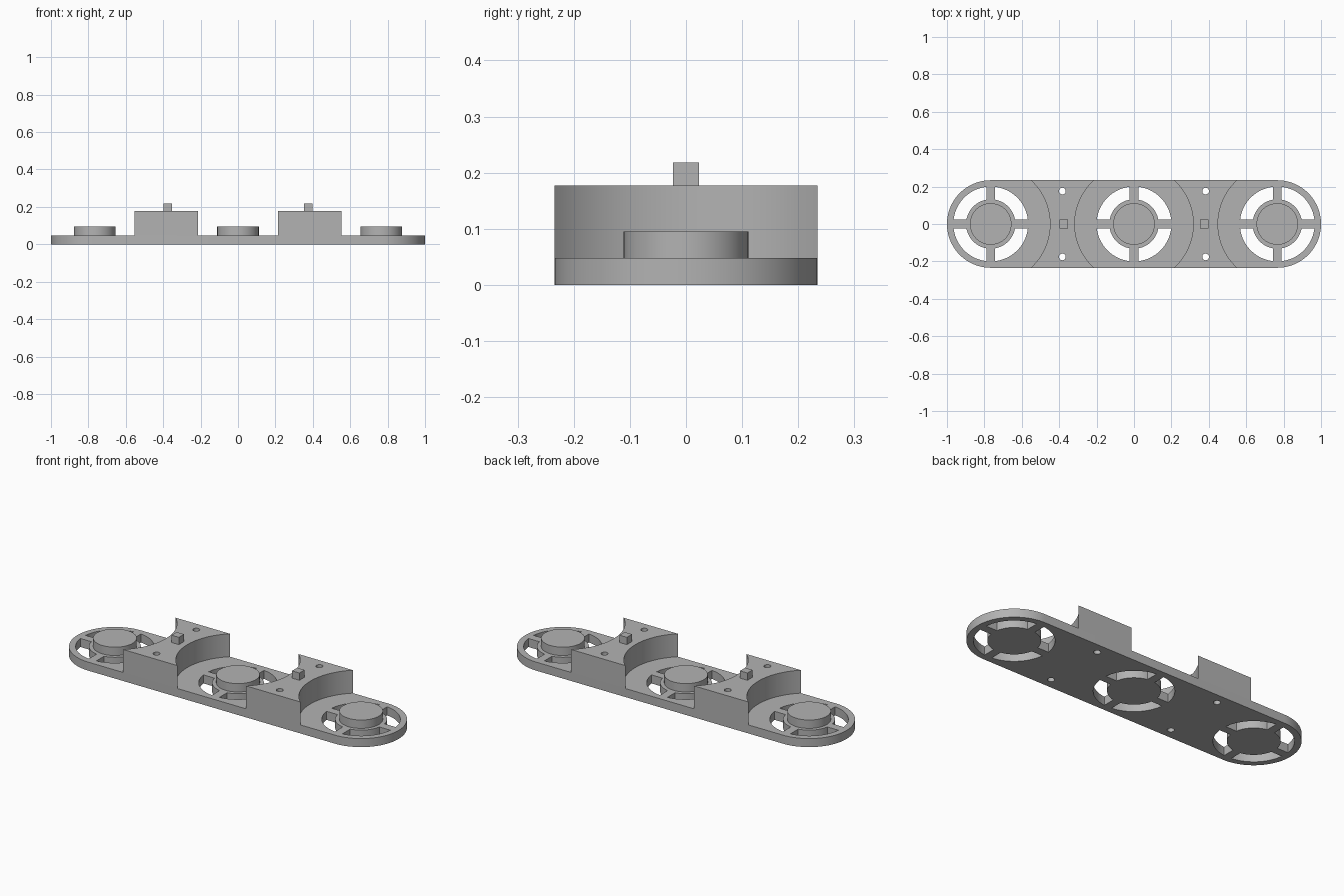
import bpy
import bmesh
from math import asin, cos, sin, pi, radians

if "Cube" in bpy.data.objects:
    bpy.data.objects.remove(bpy.data.objects["Cube"])

HALF_WIDTH = 0.234
WHEEL_X = 1 - HALF_WIDTH      # spacing of the three round seats
PLATE_TOP = 0.048
CAP_TOP = 0.095
BLOCK_TOP = 0.177
PEG_TOP = 0.218
SPOKE = 0.023                 # half width of spokes and pegs
BLOCK_X = WHEEL_X / 2

grey = bpy.data.materials.new("mid grey")
grey.use_nodes = True
colour = (0.45, 0.45, 0.45, 1)
grey.diffuse_color = colour
grey.node_tree.nodes["Principled BSDF"].inputs["Base Color"].default_value = colour


def arc(cx, cy, r, a0, a1, steps=32):
    return [(cx + r * cos(a0 + (a1 - a0) * i / steps),
             cy + r * sin(a0 + (a1 - a0) * i / steps)) for i in range(steps + 1)]


def circle(cx, cy, r, steps=64):
    return arc(cx, cy, r, 0, 2 * pi, steps)[:-1]


def slab(name, outlines, z0, z1):
    """Extrude an outline, with any inner outlines as holes, from z0 to z1."""
    curve = bpy.data.curves.new(name + " profile", 'CURVE')
    curve.dimensions = '2D'
    curve.fill_mode = 'BOTH'
    curve.extrude = (z1 - z0) / 2
    for points in outlines:
        spline = curve.splines.new('POLY')
        spline.points.add(len(points) - 1)
        for point, (x, y) in zip(spline.points, points):
            point.co = (x, y, 0, 1)
        spline.use_cyclic_u = True
    helper = bpy.data.objects.new(name + " helper", curve)
    bpy.context.collection.objects.link(helper)
    depsgraph = bpy.context.evaluated_depsgraph_get()
    mesh = bpy.data.meshes.new_from_object(helper.evaluated_get(depsgraph))
    bpy.data.objects.remove(helper)

    bm = bmesh.new()
    bm.from_mesh(mesh)
    bmesh.ops.remove_doubles(bm, verts=bm.verts, dist=0.0001)
    bmesh.ops.translate(bm, verts=bm.verts, vec=(0, 0, (z0 + z1) / 2))
    bmesh.ops.recalc_face_normals(bm, faces=bm.faces)
    bm.to_mesh(mesh)
    bm.free()
    mesh.name = name
    mesh.materials.clear()
    mesh.materials.append(grey)
    obj = bpy.data.objects.new(name, mesh)
    bpy.context.collection.objects.link(obj)
    bpy.ops.object.select_all(action='DESELECT')
    obj.select_set(True)
    bpy.context.view_layer.objects.active = obj
    bpy.ops.object.shade_smooth_by_angle(angle=radians(30))
    return obj


def spoke_windows(cx, r_in=0.132, r_out=0.2):
    """Four ring sectors that leave straight spokes between them."""
    windows = []
    for k in range(4):
        start, end = k * pi / 2, (k + 1) * pi / 2
        a, b = asin(SPOKE / r_out), asin(SPOKE / r_in)
        windows.append(arc(cx, 0, r_out, start + a, end - a, 20)
                       + arc(cx, 0, r_in, end - b, start + b, 20))
    return windows


def screw_holes(cx):
    return [circle(cx, y, 0.018, 24) for y in (-0.176, 0.176)]


# Base plate with rounded ends, spoked windows and screw holes
outline = (arc(WHEEL_X, 0, HALF_WIDTH, -pi / 2, pi / 2, 48)
           + arc(-WHEEL_X, 0, HALF_WIDTH, pi / 2, 3 * pi / 2, 48))
cutouts = []
for x in (-WHEEL_X, 0, WHEEL_X):
    cutouts += spoke_windows(x)
for x in (-BLOCK_X, BLOCK_X):
    cutouts += screw_holes(x)
slab("base_plate", [outline] + cutouts, 0, PLATE_TOP)

# Raised round caps on the hubs
for side, x in (("right", -WHEEL_X), ("middle", 0), ("left", WHEEL_X)):
    slab(side + "_hub_cap", [circle(x, 0, 0.111)], PLATE_TOP, CAP_TOP)

# Blocks with hollowed sides, each with a small square peg on top
R = 0.317
sweep = asin(HALF_WIDTH / R)
for side, s in (("right", -1), ("left", 1)):
    x = s * BLOCK_X
    profile = (arc(x - BLOCK_X, 0, R, -sweep, sweep)
               + arc(x + BLOCK_X, 0, R, pi - sweep, pi + sweep))
    slab(side + "_block", [profile] + screw_holes(x), PLATE_TOP, BLOCK_TOP)
    px = s * 0.375
    square = [(px - SPOKE, -SPOKE), (px + SPOKE, -SPOKE),
              (px + SPOKE, SPOKE), (px - SPOKE, SPOKE)]
    slab(side + "_peg", [square], BLOCK_TOP, PEG_TOP)
